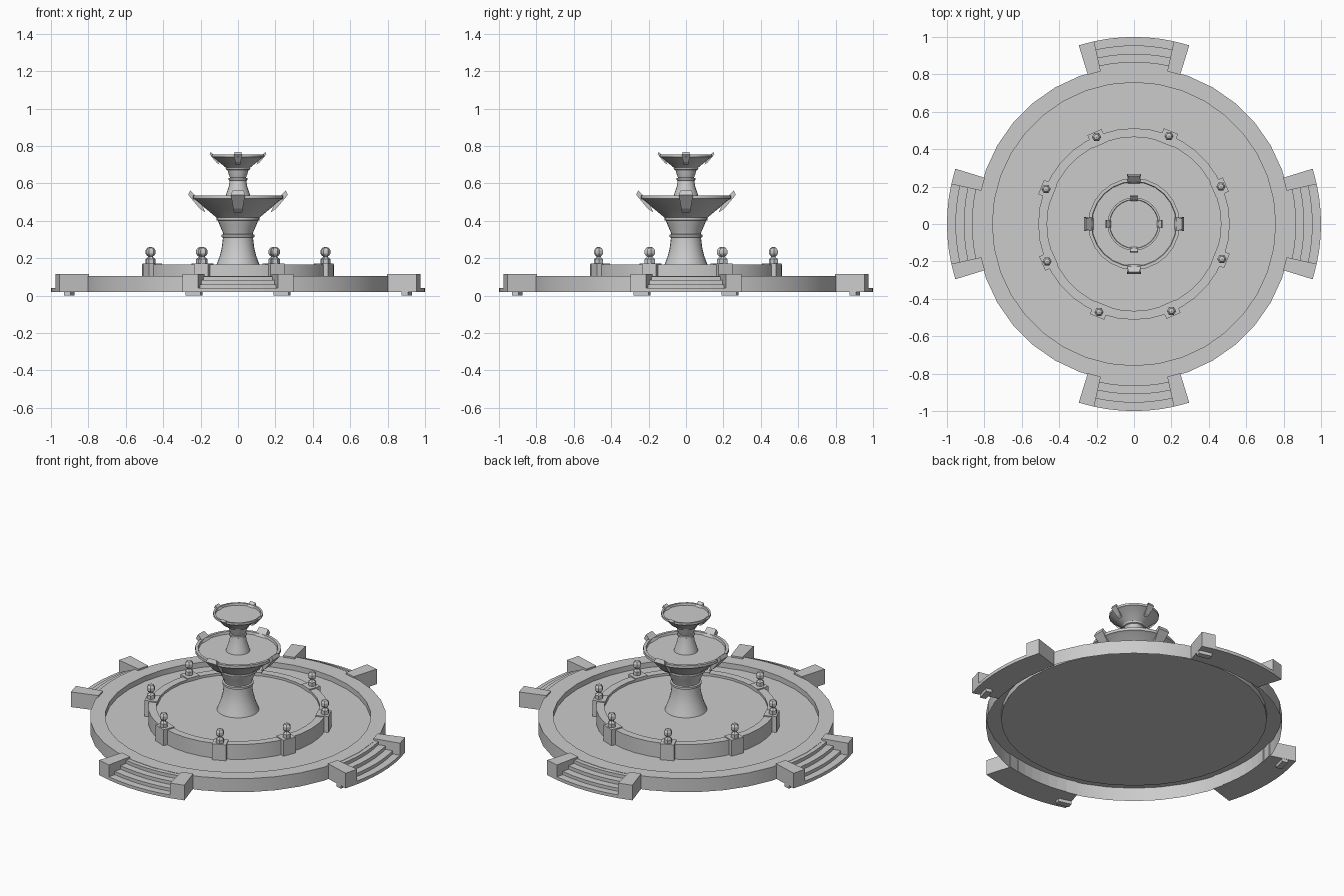
import bpy, bmesh
from math import sin, cos, pi, radians, tau
from mathutils import Matrix

if "Cube" in bpy.data.objects:
    bpy.data.objects.remove(bpy.data.objects["Cube"])


def finish(name, bm, smooth=False):
    bmesh.ops.remove_doubles(bm, verts=bm.verts, dist=1e-5)
    bmesh.ops.recalc_face_normals(bm, faces=bm.faces)
    me = bpy.data.meshes.new(name)
    bm.to_mesh(me)
    bm.free()
    ob = bpy.data.objects.new(name, me)
    bpy.context.collection.objects.link(ob)
    if smooth:
        bpy.ops.object.select_all(action='DESELECT')
        ob.select_set(True)
        bpy.context.view_layer.objects.active = ob
        bpy.ops.object.shade_smooth_by_angle(angle=radians(30))
    return ob


def lathe(name, profile, n, closed=False, at=(0, 0), smooth=True):
    """Full revolution of an (r, z) profile."""
    bm = bmesh.new()
    vs = [bm.verts.new((r, 0, z)) for r, z in profile]
    es = [bm.edges.new(p) for p in zip(vs, vs[1:])]
    if closed:
        es.append(bm.edges.new((vs[-1], vs[0])))
    bmesh.ops.spin(bm, geom=vs + es, cent=(0, 0, 0), axis=(0, 0, 1),
                   angle=tau, steps=n, use_merge=False)
    bmesh.ops.translate(bm, verts=bm.verts, vec=(at[0], at[1], 0))
    return finish(name, bm, smooth)


def sector(name, profile, a0, a1, n):
    """Closed (r, z) profile swept between two angles in degrees, with end caps."""
    bm = bmesh.new()
    rings = []
    for i in range(n + 1):
        a = radians(a0 + (a1 - a0) * i / n)
        rings.append([bm.verts.new((r * cos(a), r * sin(a), z)) for r, z in profile])
    m = len(profile)
    for p, q in zip(rings, rings[1:]):
        for j in range(m):
            bm.faces.new((p[j], p[(j + 1) % m], q[(j + 1) % m], q[j]))
    bm.faces.new(rings[0])
    bm.faces.new(rings[-1])
    return finish(name, bm)


def box(name, size, radius, z, angle):
    bm = bmesh.new()
    bmesh.ops.create_cube(bm, size=1)
    bmesh.ops.scale(bm, verts=bm.verts, vec=size)
    bmesh.ops.translate(bm, verts=bm.verts, vec=(radius, 0, z))
    bm.transform(Matrix.Rotation(radians(angle), 4, 'Z'))
    return finish(name, bm)


def rim_spout(name, scale, zrim, angle):
    """Wedge clipped over a bowl rim: (r, z, half width) section, reused for both bowls."""
    section = [(.175, .445, .022), (.205, .465, .026), (.266, .538, .038),
               (.256, .562, .03), (.228, .535, .036), (.19, .48, .022)]
    bm = bmesh.new()
    sides = []
    for s in (-1, 1):
        sides.append([bm.verts.new((r * scale, s * w * scale, zrim + (z - .53) * scale))
                      for r, z, w in section])
        bm.faces.new(sides[-1])
    for j in range(6):
        k = (j + 1) % 6
        bm.faces.new((sides[0][j], sides[0][k], sides[1][k], sides[1][j]))
    bm.transform(Matrix.Rotation(radians(angle), 4, 'Z'))
    return finish(name, bm)


# round plaza with raised rim, hollow underneath
lathe("plaza_base", [(.843, .02), (.843, .105), (.757, .105), (.757, .072), (0, .072)], 36)

# pool wall and pool water floor
lathe("pool_wall", [(.512, .072), (.512, .165), (.465, .165), (.465, .145)], 36)
lathe("pool_floor", [(.466, .15), (0, .15)], 36)

# four curved staircases, each with two cheek blocks and one foot
steps = [(.83, .02), (1, .02), (1, .04), (.955, .04), (.955, .06), (.91, .06),
         (.91, .082), (.867, .082), (.867, .103), (.83, .103)]
cheek = [(.835, .02), (1, .02), (1, .115), (.835, .115)]
for i in range(4):
    a = 90 * i
    sector(f"stairs_{i}", steps, a - 12.4, a + 12.4, 6)
    for side in (-1, 1):
        sector(f"stair_cheek_{i}_{side}", cheek, a + side * 12.3, a + side * 17.2, 1)
    box(f"stair_foot_{i}", (.036, .082, .024), .933, .012, a - 14.6)

# eight posts with ball finials around the pool wall
for i in range(8):
    a = 23.3 + 45 * i
    box(f"post_{i}", (.075, .082, .10), .497, .122, a)
    p = (.506 * cos(radians(a)), .506 * sin(radians(a)))
    finial = [(.024, .17), (.024, .195), (.014, .202), (.010, .21)]
    finial += [(.026 * sin(t), .233 - .027 * cos(t))
               for t in [pi * k / 5 for k in range(1, 5)]] + [(0, .26)]
    lathe(f"finial_{i}", finial, 6, at=p, smooth=False)

# lower pedestal
lathe("lower_pedestal", [(.122, .145), (.113, .17), (.098, .21), (.087, .255), (.081, .303),
                         (.081, .31), (.089, .313), (.089, .325), (.079, .328), (.084, .345),
                         (.098, .375), (.107, .40), (.115, .403), (.115, .42), (0, .42)], 24)
# lower bowl
lathe("lower_bowl", [(0, .415), (.115, .417), (.23, .512), (.245, .518), (.245, .535),
                     (.228, .535), (.225, .52), (0, .52)], 24)
# upper pedestal
lathe("upper_pedestal", [(.07, .515), (.062, .545), (.05, .58), (.044, .615), (.05, .618),
                         (.05, .628), (.043, .63), (.05, .65), (.056, .67), (.063, .673),
                         (.066, .682), (0, .685)], 20)
# upper bowl
lathe("upper_bowl", [(0, .682), (.064, .683), (.132, .738), (.142, .742), (.142, .755),
                     (.131, .755), (.129, .742), (0, .742)], 24)

# spouts on both bowl rims
for i in range(4):
    rim_spout(f"lower_spout_{i}", 1, .53, 90 * i)
    rim_spout(f"upper_spout_{i}", .57, .75, 90 * i)
